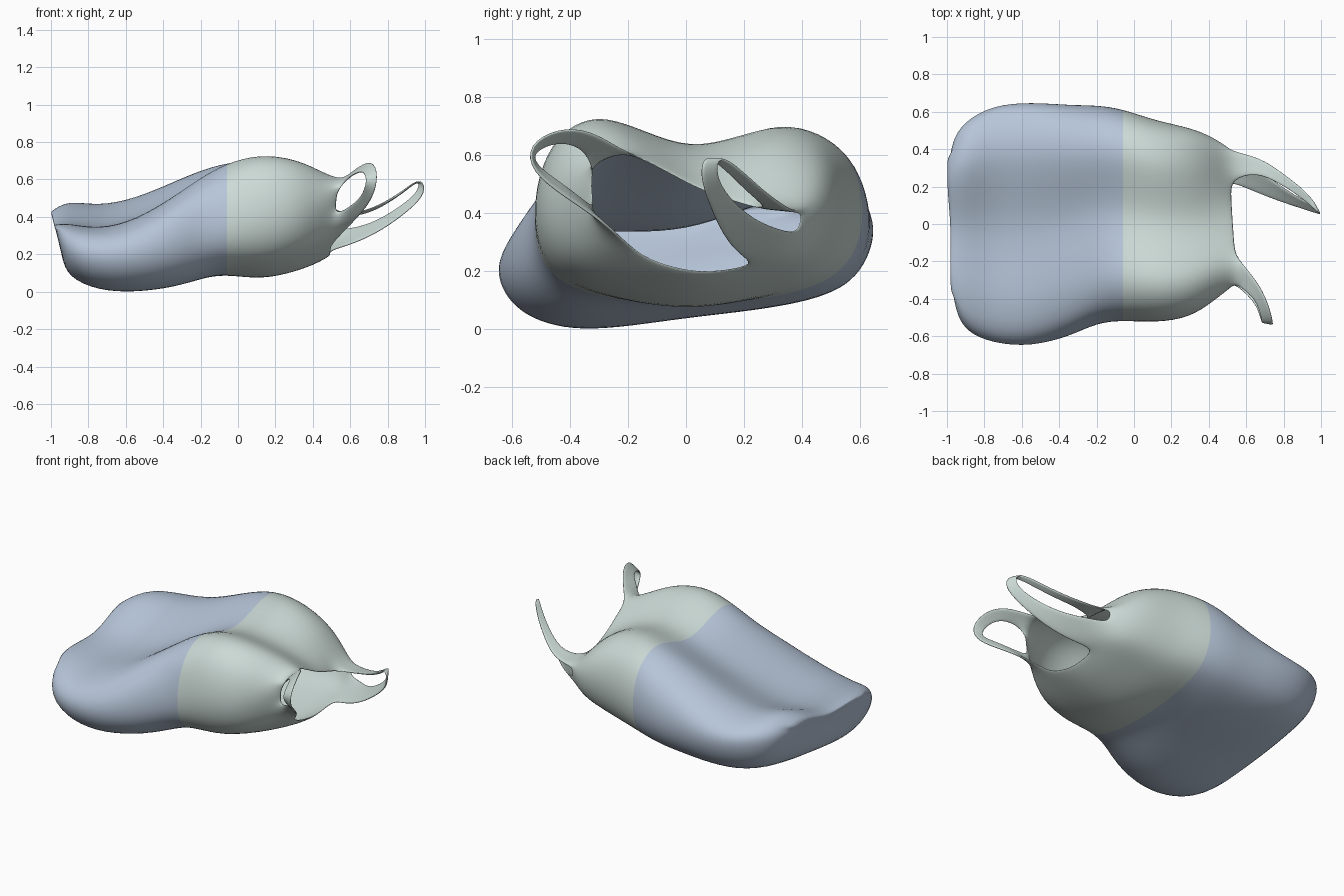
import bpy, bmesh
from mathutils import Vector


def material(name, rgb):
    m = bpy.data.materials.new(name)
    m.diffuse_color = (*rgb, 1)
    return m


pale_green = material("pale_green", (0.60, 0.70, 0.67))
soft_blue = material("soft_blue", (0.47, 0.56, 0.69))
SEAM = -0.067

# Bag cross-sections from closed end to mouth:
# x, left y, right y, left z, right z, top z (left hump, valley, right hump), bottom z (left, mid, right)
SECTIONS = [
    (-0.975, -0.44, 0.43, 0.27, 0.36, 0.36, 0.355, 0.43, 0.18, 0.19, 0.24),
    (-0.91, -0.58, 0.555, 0.22, 0.36, 0.37, 0.37, 0.495, 0.075, 0.10, 0.15),
    (-0.75, -0.645, 0.642, 0.19, 0.34, 0.335, 0.34, 0.462, 0.0, 0.045, 0.09),
    (-0.55, -0.662, 0.657, 0.20, 0.33, 0.385, 0.38, 0.505, -0.010, 0.033, 0.08),
    (-0.34, -0.605, 0.640, 0.24, 0.34, 0.52, 0.465, 0.60, 0.020, 0.052, 0.09),
    (-0.20, -0.535, 0.640, 0.29, 0.36, 0.62, 0.54, 0.66, 0.068, 0.075, 0.105),
    (SEAM, -0.52, 0.622, 0.34, 0.39, 0.70, 0.60, 0.70, 0.115, 0.092, 0.125),
    (0.12, -0.533, 0.555, 0.40, 0.42, 0.75, 0.632, 0.72, 0.11, 0.057, 0.125),
    (0.30, -0.505, 0.52, 0.42, 0.42, 0.722, 0.60, 0.65, 0.16, 0.098, 0.16),
    (0.42, -0.42, 0.47, 0.46, 0.39, 0.665, 0.55, 0.54, 0.217, 0.142, 0.19),
    (0.52, -0.33, 0.40, 0.50, 0.385, 0.598, 0.49, 0.42, 0.253, 0.192, 0.218),
]


def section_ring(x, yl, yr, zl, zr, tl, tc, tr, bl, bc, br):
    """24 points around one section, counter-clockwise seen from the mouth."""
    yc, h = (yl + yr) / 2, (yr - yl) / 2
    keys = [(1, zr), (0.9, zr + 0.7 * (tr - zr)), (0.55, tr), (0, tc), (-0.55, tl),
            (-0.89, zl + 0.7 * (tl - zl)), (-1, zl), (-0.88, zl + 0.68 * (bl - zl)),
            (-0.55, bl), (0, bc), (0.55, br), (0.88, zr + 0.68 * (br - zr))]
    pts = [Vector((x, yc + u * h, z)) for u, z in keys]
    out = []
    for i, p in enumerate(pts):
        q, a, b = pts[(i + 1) % 12], pts[i - 1], pts[(i + 2) % 12]
        out += [p, (9 * (p + q) - a - b) / 16]
    return out


# Handle loops: pairs of (mouth-side edge, outer edge) from upper lip round the tip to the lower lip
FRONT_HANDLE = [
    ((0.60, -0.24, 0.635), (0.58, -0.35, 0.615)),
    ((0.67, -0.33, 0.69), (0.64, -0.40, 0.645)),
    ((0.72, -0.44, 0.70), (0.67, -0.47, 0.645)),
    ((0.745, -0.55, 0.64), (0.685, -0.545, 0.60)),
    ((0.735, -0.54, 0.54), (0.675, -0.51, 0.55)),
    ((0.69, -0.42, 0.45), (0.65, -0.43, 0.495)),
    ((0.61, -0.28, 0.36), (0.58, -0.36, 0.44)),
]
BACK_HANDLE = [
    ((0.65, 0.28, 0.425), (0.67, 0.36, 0.415)),
    ((0.78, 0.215, 0.475), (0.79, 0.275, 0.475)),
    ((0.90, 0.135, 0.555), (0.90, 0.19, 0.555)),
    ((0.985, 0.065, 0.615), (0.97, 0.115, 0.61)),
    ((1.015, 0.05, 0.53), (0.97, 0.105, 0.53)),
    ((0.92, 0.08, 0.43), (0.87, 0.15, 0.45)),
    ((0.76, 0.13, 0.315), (0.74, 0.24, 0.37)),
    ((0.62, 0.185, 0.25), (0.62, 0.34, 0.335)),
]

bm = bmesh.new()


def strip(a, b, closed=False):
    n = len(a)
    for i in range(n if closed else n - 1):
        j = (i + 1) % n
        f = bm.faces.new((a[i], a[j], b[j], b[i]))
        f.smooth = True


# bag body: loft the sections
rings = []
for k, s in enumerate(SECTIONS):
    pts = section_ring(*s)
    for p in pts:
        if k == 0:  # the closed end leans back towards its top
            p.x -= 0.25 * (p.z - 0.32)
        elif k == len(SECTIONS) - 1:  # the upper lip reaches further out
            p.x += 0.12 * (p.z - 0.38)
    rings.append([bm.verts.new(p) for p in pts])
for a, b in zip(rings, rings[1:]):
    strip(a, b, True)

# closed end: slightly dished cap
end = rings[0]
centre = sum((v.co for v in end), Vector()) / len(end)
inner = [bm.verts.new(centre.lerp(v.co, 0.5) + Vector((0.003, 0, 0))) for v in end]
strip(inner, end, True)
hub = bm.verts.new(centre + Vector((0.006, 0, 0)))
for i in range(24):
    bm.faces.new((hub, inner[(i + 1) % 24], inner[i])).smooth = True

# handles: ribbons welded onto the rim, four vertices wide
rim = rings[-1]


def handle(start, finish, pairs, outer_first):
    rows = [[rim[i] for i in start]]
    for p, q in pairs:
        p, q = Vector(p), Vector(q)
        if outer_first:
            p, q = q, p
        rows.append([bm.verts.new(p.lerp(q, t / 3)) for t in range(4)])
    rows.append([rim[i] for i in finish])
    for a, b in zip(rows, rows[1:]):
        strip(a, b)


handle((1, 2, 3, 4), (23, 22, 21, 20), BACK_HANDLE, True)
handle((8, 9, 10, 11), (16, 15, 14, 13), FRONT_HANDLE, False)

# firmer fold along the top of the closed end
crease = bm.edges.layers.float.new("crease_edge")
for i in range(2, 10):
    bm.edges.get((end[i], end[i + 1]))[crease] = 0.5

# lower half of the bag is blue
for f in bm.faces:
    f.material_index = 1 if f.calc_center_median().x < SEAM else 0

mesh = bpy.data.meshes.new("carrier_bag")
bm.to_mesh(mesh)
bm.free()
mesh.materials.append(pale_green)
mesh.materials.append(soft_blue)
bag = bpy.data.objects.new("carrier_bag", mesh)
bpy.context.collection.objects.link(bag)

# thin sheet with soft rounded edges
wall = bag.modifiers.new("wall", 'SOLIDIFY')
wall.thickness = 0.012
wall.offset = -1
soft = bag.modifiers.new("soft", 'SUBSURF')
soft.levels = soft.render_levels = 2
